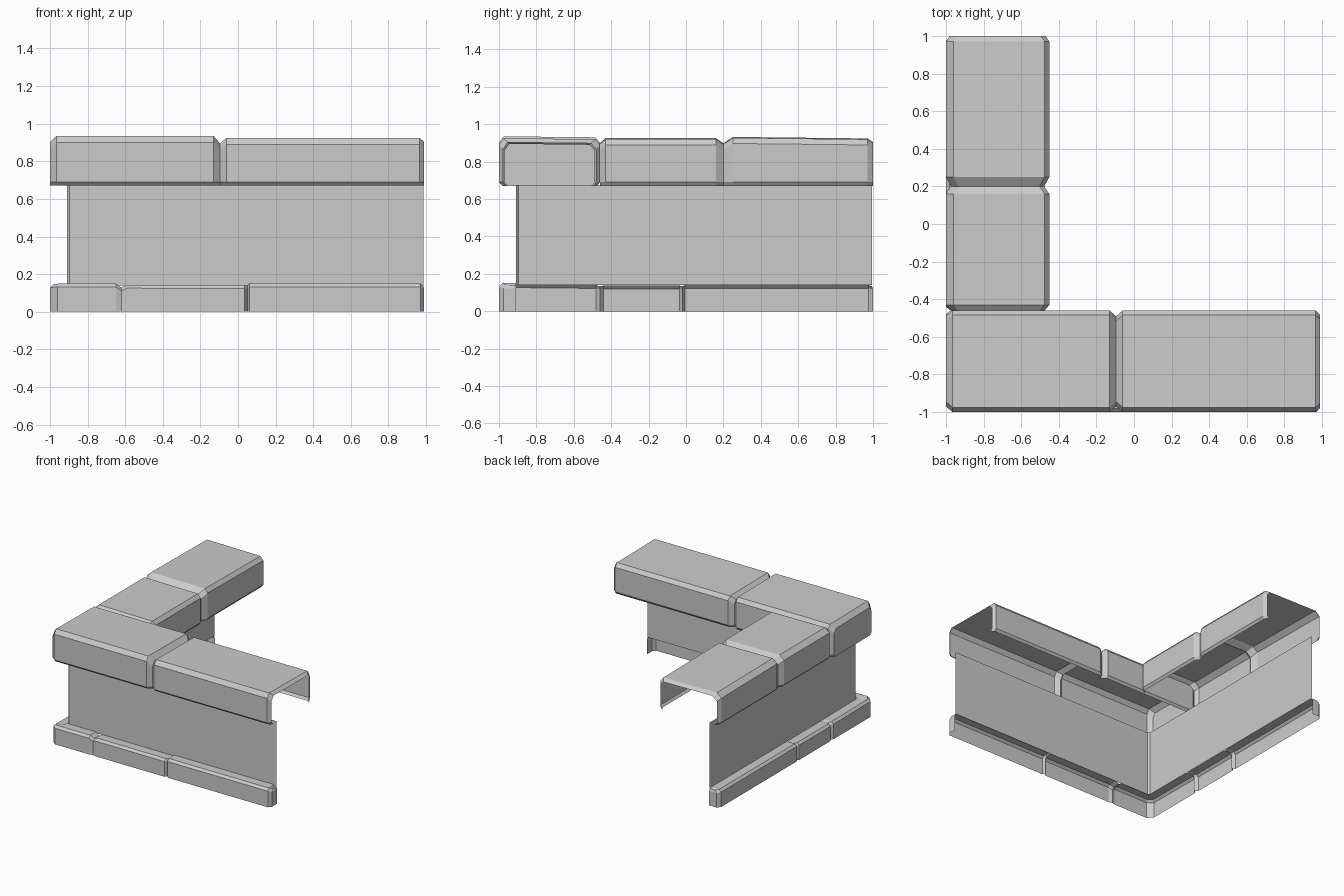
import bpy, bmesh

if "Cube" in bpy.data.objects:
    bpy.data.objects.remove(bpy.data.objects["Cube"])


def loft(name, rings, close_start=False):
    """Skin a list of equal-length point rings into an open shell."""
    bm = bmesh.new()
    rows = [[bm.verts.new(p) for p in ring] for ring in rings]
    for a, b in zip(rows, rows[1:]):
        for i in range(len(a) - 1):
            bm.faces.new((a[i], a[i + 1], b[i + 1], b[i]))
    if close_start:
        bm.faces.new(rows[0])
    bmesh.ops.remove_doubles(bm, verts=bm.verts, dist=0.0005)
    bmesh.ops.recalc_face_normals(bm, faces=bm.faces)
    mesh = bpy.data.meshes.new(name)
    bm.to_mesh(mesh)
    bm.free()
    obj = bpy.data.objects.new(name, mesh)
    bpy.context.collection.objects.link(obj)
    return obj


def cap_ring(inset, top, width, edge):
    """Cross-section of a cap stone: (distance from outer face, height)."""
    i, t = inset, top - inset
    return [(i + 0.02, 0.67), (i, 0.69), (i, t - 0.035), (i + edge, t),
            (width - i - 0.025, t - 0.005), (width - i, t - 0.035),
            (width - i, 0.69), (width - i - 0.015, 0.67)]


# Cap stones along the front: (x, inset, top height)
front_stations = [(-1.0, 0.03, 0.93), (-0.965, 0, 0.935), (-0.13, 0, 0.935),
                  (-0.095, 0.03, 0.925), (-0.06, 0, 0.925),
                  (0.965, 0, 0.925), (0.99, 0.022, 0.925)]
loft("front_cap_stones",
     [[(x, -1 + v, z) for v, z in cap_ring(i, t, 0.54, 0.025)]
      for x, i, t in front_stations], close_start=True)

# Cap stones along the left side: (y, inset, top height)
side_stations = [(-0.46, 0.025, 0.925), (-0.43, 0, 0.925), (0.16, 0, 0.925),
                 (0.2, 0.027, 0.925), (0.25, 0, 0.932),
                 (0.97, 0, 0.924), (1.0, 0.02, 0.924)]
loft("side_cap_stones",
     [[(-1 + v, y, z) for v, z in cap_ring(i, t, 0.55, 0.04)]
      for y, i, t in side_stations])

# Wall panel: one thin sheet with a chamfered corner
wall_path = [(0.985, -0.91), (-0.895, -0.91), (-0.91, -0.895), (-0.91, 0.995)]
loft("wall_panel", [[(x, y, 0.14), (x, y, 0.675)] for x, y in wall_path])

# Base stones: (outer point, inner point, top height), open behind and below
W = -0.91
base = [((0.99, W), (0.96, W), 0.14), ((0.99, -0.975), (0.96, W), 0.14),
        ((0.97, -1), (0.96, W), 0.15)]
for x, out, top in [(0.06, -1, 0.15), (0.05, -0.975, 0.14), (0.035, -1, 0.142),
                    (-0.59, -1, 0.143), (-0.62, -0.99, 0.128),
                    (-0.65, -1, 0.15), (-0.96, -1, 0.15)]:
    base.append(((x, out), (max(x, W), W), top))
for y, out, top in [(-0.96, -1, 0.145), (-0.48, -1, 0.14), (-0.46, -0.975, 0.133),
                    (-0.44, -1, 0.138), (-0.035, -1, 0.138),
                    (-0.02, -0.975, 0.133), (-0.005, -1, 0.14),
                    (0.975, -1, 0.14)]:
    base.append(((out, y), (W, max(y, W)), top))
base += [((-0.975, 1.0), (W, 0.97), 0.135), ((W, 1.0), (W, 0.97), 0.135)]

rings = []
for (ox, oy), (ix, iy), t in base:
    mx, my = ox + (ix - ox) * 0.2, oy + (iy - oy) * 0.2
    rings.append([(ox, oy, 0), (ox, oy, t - 0.018), (mx, my, t), (ix, iy, t)])
loft("base_stones", rings)
